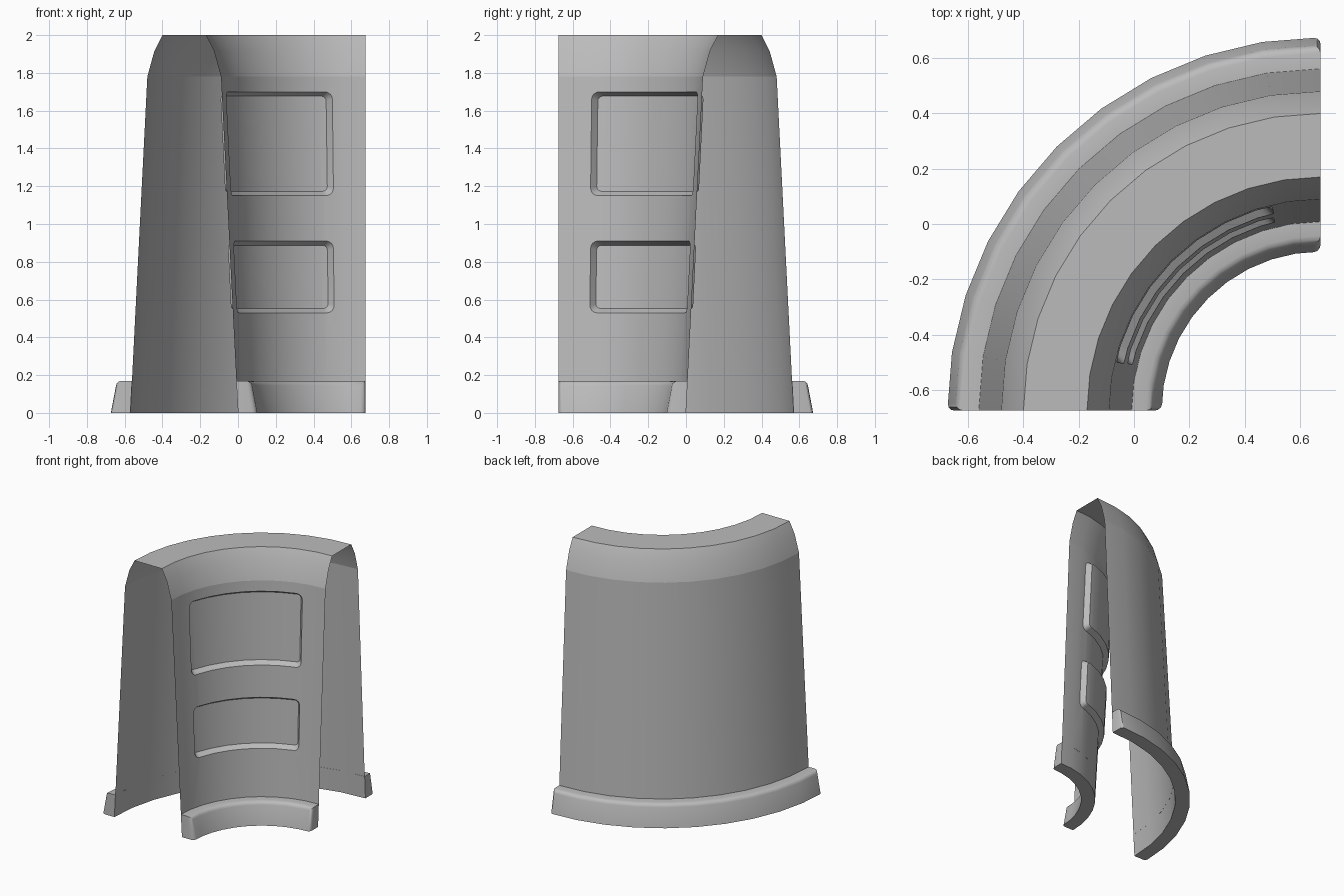
import bpy, bmesh, math
from mathutils import Vector

if "Cube" in bpy.data.objects:
    bpy.data.objects.remove(bpy.data.objects["Cube"], do_unlink=True)

C = 0.675                      # arc centre is at (C, -C)
STEPS = 10
STEP = math.radians(90 / STEPS)
SHOULDER = 1.78
U = 0.73                       # unrolled length per radian on the inner wall

grey = bpy.data.materials.new("plain_grey")
grey.use_nodes = True
colour = (0.5, 0.5, 0.5, 1)
grey.diffuse_color = colour
grey.node_tree.nodes["Principled BSDF"].inputs["Base Color"].default_value = colour


def place(r, t, z):
    """Point at radius r and angle t, measured from the back towards the right."""
    return Vector((C - r * math.sin(t), -C + r * math.cos(t), z))


def radius(co):
    return math.hypot(co.x - C, co.y + C)


def face_along(bm, side):
    """Turn faces outward (1) or towards the arc centre (-1)."""
    bm.normal_update()
    for f in bm.faces:
        mid = f.calc_center_median()
        radial = Vector((mid.x - C, mid.y + C, 0)).normalized()
        want = Vector((0, 0, 1)) if side == 0 else radial * side
        if f.normal.dot(want) < 0:
            f.normal_flip()


def finish(bm, name):
    bm.normal_update()
    for f in bm.faces:
        f.smooth = True
    for e in bm.edges:
        e.smooth = e.calc_face_angle(0) < math.radians(30)
    mesh = bpy.data.meshes.new(name)
    bm.to_mesh(mesh)
    bm.free()
    mesh.materials.append(grey)
    obj = bpy.data.objects.new(name, mesh)
    bpy.context.collection.objects.link(obj)
    return obj


def sweep(bm, profile, closed=False):
    """Sweep an (r, z) profile round the quarter arc."""
    rings = [[bm.verts.new(place(r, i * STEP, z)) for r, z in profile]
             for i in range(STEPS + 1)]
    n = len(profile)
    for a, b in zip(rings, rings[1:]):
        for k in range(n if closed else n - 1):
            j = (k + 1) % n
            bm.faces.new((a[k], a[j], b[j], b[k]))
    if closed:
        bm.faces.new(rings[0])
        bm.faces.new(rings[-1])


def shell(name, profile, side):
    bm = bmesh.new()
    sweep(bm, profile)
    face_along(bm, side)
    finish(bm, name)


# Outer wall, curved shoulders and flat top
shell("outer_wall", [(1.245, 0), (1.155, SHOULDER)], 1)
shell("outer_shoulder", [(1.155, SHOULDER), (1.118, 1.915), (1.075, 2)], 1)
shell("inner_shoulder", [(0.765, SHOULDER), (0.802, 1.915), (0.845, 2)], -1)
shell("flat_top", [(0.845, 2), (1.075, 2)], 0)


# Base trims: bevelled solids open where they meet the wall
def trim(name, wall_bottom, wall_top, foot, crown):
    bm = bmesh.new()
    h = 0.17
    sweep(bm, [(wall_bottom, 0), (foot, 0), (crown, h), (wall_top, h)], True)

    def at_wall(v):
        r = wall_bottom + (wall_top - wall_bottom) * v.co.z / h
        return abs(radius(v.co) - r) < 1e-4

    def is_end(v):
        return v.co.x > C - 1e-4 or v.co.y < -C + 1e-4

    soft = []
    for e in bm.edges:
        v, w = e.verts
        at_top = min(v.co.z, w.co.z) > h - 1e-4
        outer = not at_wall(v) and not at_wall(w)
        along = at_top and outer
        corner = is_end(v) and is_end(w) and outer and abs(v.co.z - w.co.z) > 0.1
        if along or corner:
            soft.append(e)
    bmesh.ops.bevel(bm, geom=soft, offset=0.025, segments=3, profile=0.5,
                    affect='EDGES')
    bmesh.ops.recalc_face_normals(bm, faces=bm.faces[:])
    back = [f for f in bm.faces if all(at_wall(v) for v in f.verts)]
    bmesh.ops.delete(bm, geom=back, context='FACES')
    finish(bm, name)


trim("outer_base_trim", 1.245, 1.236, 1.35, 1.318)
trim("inner_base_trim", 0.675, 0.684, 0.575, 0.607)


# Inner wall: drawn flat with two recessed panels, then rolled into the arc
def rounded(u0, u1, z0, z1, r):
    pts = []
    corners = [(u1 - r, z1 - r), (u0 + r, z1 - r), (u0 + r, z0 + r), (u1 - r, z0 + r)]
    for q, (u, z) in enumerate(corners):
        for k in range(5):
            a = math.pi / 2 * (q + k / 4)
            pts.append((u + r * math.cos(a), z + r * math.sin(a)))
    return pts


def loop(bm, pts, depth=0):
    verts = [bm.verts.new((u, z, depth)) for u, z in pts]
    edges = [bm.edges.new((a, b)) for a, b in zip(verts, verts[1:] + verts[:1])]
    return verts, edges


bm = bmesh.new()
width = U * math.pi / 2
border = loop(bm, [(0, 0), (width, 0), (width, SHOULDER), (0, SHOULDER)])[1]
panels = []
for z0, z1, margin in [(1.15, 1.70, 13.4), (0.53, 0.91, 13.7)]:
    m = U * math.radians(margin)
    rim, rim_edges = loop(bm, rounded(m, width - m, z0, z1, 0.04))
    border += rim_edges
    panels.append((rim, m, z0, z1))
bmesh.ops.triangle_fill(bm, use_beauty=True, edges=border, normal=(0, 0, 1))
for rim, m, z0, z1 in panels:
    i = 0.023
    floor = loop(bm, rounded(m + i, width - m - i, z0 + i, z1 - i, 0.025), 0.038)[0]
    n = len(rim)
    for k in range(n):
        j = (k + 1) % n
        bm.faces.new((rim[k], rim[j], floor[j], floor[k]))
    bm.faces.new(floor)
for i in range(1, STEPS):
    bmesh.ops.bisect_plane(bm, geom=bm.verts[:] + bm.edges[:] + bm.faces[:],
                           dist=1e-5, plane_co=(U * i * STEP, 0, 0),
                           plane_no=(1, 0, 0))
for v in bm.verts:
    u, z, depth = v.co
    t = u / U
    facet = min(int(t / STEP + 1e-4), STEPS - 1)
    chord = math.cos(STEP / 2) / math.cos(t - (facet + 0.5) * STEP)
    v.co = place((0.675 + 0.09 * z / SHOULDER + depth) * chord, t, z)
face_along(bm, -1)
finish(bm, "inner_wall_with_panels")
